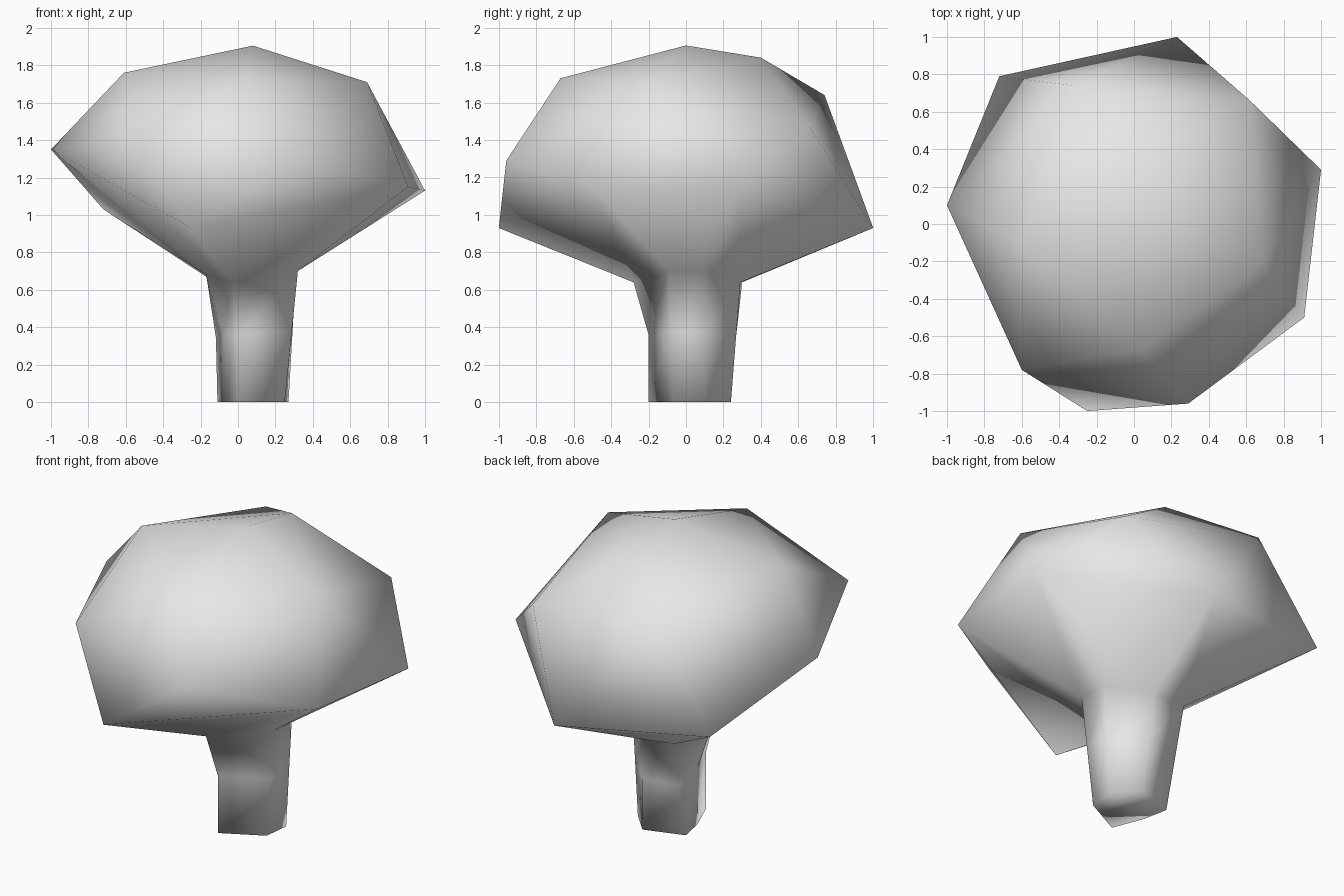
import bpy
import bmesh
from mathutils import Vector

if "Cube" in bpy.data.objects:
    bpy.data.objects.remove(bpy.data.objects["Cube"], do_unlink=True)


def make_material(name, colour):
    material = bpy.data.materials.new(name)
    material.use_nodes = True
    material.diffuse_color = colour
    material.node_tree.nodes["Principled BSDF"].inputs["Base Color"].default_value = colour
    return material


# Crown corners: upper dome, widest belt, drooping lower tips
dome = [(.08, 0, 1.905), (.1, .4, 1.84), (-.61, -.1, 1.76), (.04, -.67, 1.73), (.69, -.2, 1.71)]
belt = [(-.32, .74, 1.64), (.62, .66, 1.47), (-.6, -.78, 1.4), (.29, -.96, 1.29),
        (-1, .1, 1.35), (1, .29, 1.13), (.91, -.5, 1.15)]
tips = [(.23, 1, .93), (-.25, -1, .93), (-.72, .79, 1.03)]

# Trunk rings, counter-clockwise from the front
collar = [(-.03, -.28, .64), (.32, -.09, .7), (.31, .1, .7),
          (.1, .29, .64), (-.125, .3, .64), (-.17, -.05, .68)]
foot = [(0, -.2), (.25, -.07), (.27, .1), (.14, .24), (-.11, .16), (-.08, 0)]
kinked = (0, 5)  # corners that run straight up before flaring out

bm = bmesh.new()

# Crown: a faceted hull that narrows down to the trunk collar
collar_verts = [bm.verts.new(point) for point in collar]
crown_verts = [bm.verts.new(point) for point in dome + belt + tips]
bmesh.ops.convex_hull(bm, input=collar_verts + crown_verts)
collar_set = set(collar_verts)
inner_faces = [face for face in bm.faces if set(face.verts) <= collar_set]
bmesh.ops.delete(bm, geom=inner_faces, context='FACES_ONLY')

# Trunk: foot ring, middle ring and collar joined by side faces
foot_verts = [bm.verts.new((x, y, 0)) for x, y in foot]
middle_verts = []
for i, (low, high) in enumerate(zip(foot_verts, collar_verts)):
    point = low.co.lerp(high.co, .54)
    if i in kinked:
        point = Vector((low.co.x, low.co.y, .36))
    middle_verts.append(bm.verts.new(point))

for lower, upper in ((foot_verts, middle_verts), (middle_verts, collar_verts)):
    for i in range(len(lower)):
        j = (i + 1) % len(lower)
        bm.faces.new((lower[i], lower[j], upper[j], upper[i]))
bm.faces.new(list(reversed(foot_verts)))

# Leftover edges inside the collar are removed before shading
loose = [edge for edge in bm.edges if not edge.link_faces]
bmesh.ops.delete(bm, geom=loose, context='EDGES')
bmesh.ops.recalc_face_normals(bm, faces=bm.faces[:])
for face in bm.faces:
    face.smooth = True

mesh = bpy.data.meshes.new("tree")
bm.to_mesh(mesh)
bm.free()
mesh.materials.append(make_material("plain grey", (.8, .8, .8, 1)))
tree = bpy.data.objects.new("tree", mesh)
bpy.context.collection.objects.link(tree)
